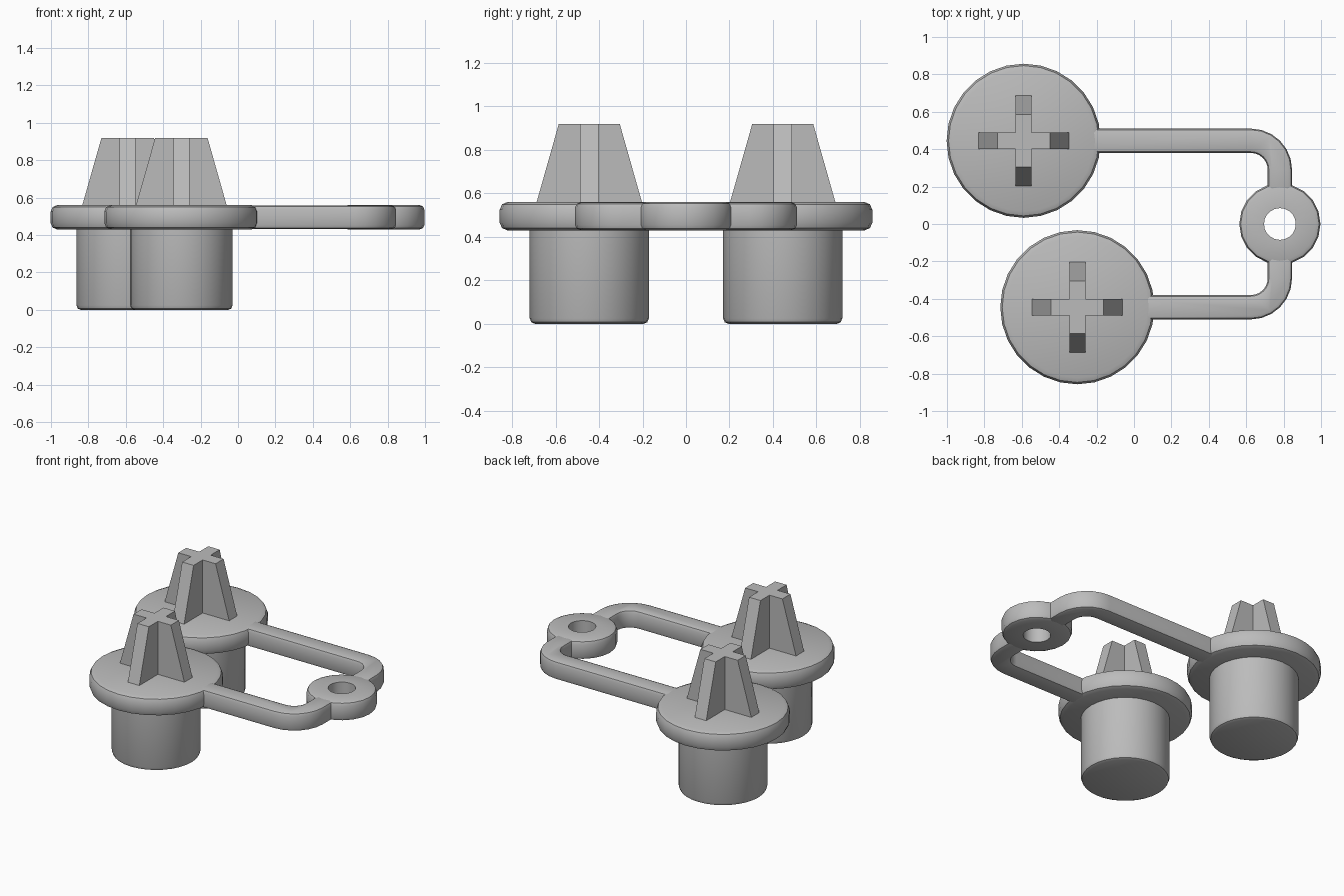
import bpy
import bmesh
from math import sin, cos, pi, radians

cube = bpy.data.objects.get("Cube")
if cube:
    bpy.data.objects.remove(cube, do_unlink=True)

grey = bpy.data.materials.new("plain grey")
grey.use_nodes = True
colour = (0.5, 0.5, 0.5, 1)
grey.diffuse_color = colour
grey.node_tree.nodes["Principled BSDF"].inputs["Base Color"].default_value = colour

BOTTOM, TOP = 0.43, 0.56      # flange level
Y = 0.445                     # plug offset from the middle


def finish(name, bm, smooth=True):
    bmesh.ops.recalc_face_normals(bm, faces=bm.faces)
    mesh = bpy.data.meshes.new(name)
    bm.to_mesh(mesh)
    bm.free()
    mesh.materials.append(grey)
    obj = bpy.data.objects.new(name, mesh)
    bpy.context.collection.objects.link(obj)
    if smooth:
        bpy.ops.object.select_all(action='DESELECT')
        obj.select_set(True)
        bpy.context.view_layer.objects.active = obj
        bpy.ops.object.shade_smooth_by_angle(angle=radians(35))
    return obj


def lathe(name, profile, centre, sides, closed=False):
    """Turn (radius, height) points about a vertical axis."""
    bm = bmesh.new()
    rings = []
    for r, z in profile:
        rings.append([bm.verts.new((centre[0] + r * cos(2 * pi * i / sides),
                                    centre[1] + r * sin(2 * pi * i / sides), z))
                      for i in range(sides)])
    pairs = list(zip(rings, rings[1:]))
    if closed:
        pairs.append((rings[-1], rings[0]))
    else:
        bm.faces.new(rings[0])
        bm.faces.new(rings[-1])
    for a, b in pairs:
        for i in range(sides):
            j = (i + 1) % sides
            bm.faces.new((a[i], a[j], b[j], b[i]))
    return finish(name, bm)


def rounded_rim(r, low, high, b):
    """Outer wall of a disc with softened edges."""
    return [(r - b, low), (r - b * 0.3, low + b * 0.3), (r, low + b),
            (r, high - b), (r - b * 0.3, high - b * 0.3), (r - b, high)]


def cross_stem(name, x, y):
    """Tapered plus-shaped stem with arms of constant width."""
    bm = bmesh.new()
    w = 0.043
    loops = []
    for reach, z in ((0.243, TOP - 0.003), (0.14, 0.92)):
        loop = []
        for k in range(4):
            c, s = cos(k * pi / 2), sin(k * pi / 2)
            for u, v in ((reach, -w), (reach, w), (w, w)):
                loop.append(bm.verts.new((x + u * c - v * s, y + u * s + v * c, z)))
        loops.append(loop)
    low, high = loops
    for i in range(len(low)):
        j = (i + 1) % len(low)
        bm.faces.new((low[i], low[j], high[j], high[i]))
    bm.faces.new(low)
    bm.faces.new(high)
    finish(name, bm, smooth=False)


def strap(name, start_x, side):
    """Flat strap that leaves a flange and bends round to the ring."""
    cx, cy, inner, outer, steps = 0.625, 0.29, 0.09, 0.22, 6
    end_y = 0.15

    def arc(r):
        return [(cx + r * sin(i * pi / 2 / steps), cy + r * cos(i * pi / 2 / steps))
                for i in range(steps + 1)]

    outline = ([(start_x, cy + outer)] + arc(outer) + [(cx + outer, end_y)]
               + [(cx + inner, end_y)] + arc(inner)[::-1] + [(start_x, cy + inner)])
    bm = bmesh.new()
    base = bm.faces.new([bm.verts.new((x, y * side, BOTTOM + 0.002)) for x, y in outline])
    made = bmesh.ops.extrude_face_region(bm, geom=[base])["geom"]
    moved = [v for v in made if isinstance(v, bmesh.types.BMVert)]
    bmesh.ops.translate(bm, verts=moved, vec=(0, 0, TOP - BOTTOM - 0.004))
    # soften the long top and bottom edges
    flat = [e for e in bm.edges if abs(e.verts[0].co.z - e.verts[1].co.z) < 0.001]
    bmesh.ops.bevel(bm, geom=flat, offset=0.022, segments=2, profile=0.5, affect='EDGES')
    finish(name, bm)


# Two stoppers, each with plug, flange, stem and strap
for label, x, side in (("back", -0.59, 1), ("front", -0.303, -1)):
    y = Y * side
    lathe(label + "_plug", [(0.25, 0), (0.267, 0.007), (0.274, 0.025), (0.274, BOTTOM + 0.02)],
          (x, y), 32)
    lathe(label + "_flange", rounded_rim(0.412, BOTTOM, TOP, 0.035), (x, y), 28)
    cross_stem(label + "_stem", x, y)
    strap(label + "_strap", x + 0.3, side)

# Ring joining the two straps
hole = 0.085
lathe("ring", rounded_rim(0.217, BOTTOM, TOP, 0.025) + [(hole, TOP), (hole, BOTTOM)],
      (0.78, 0), 20, closed=True)
